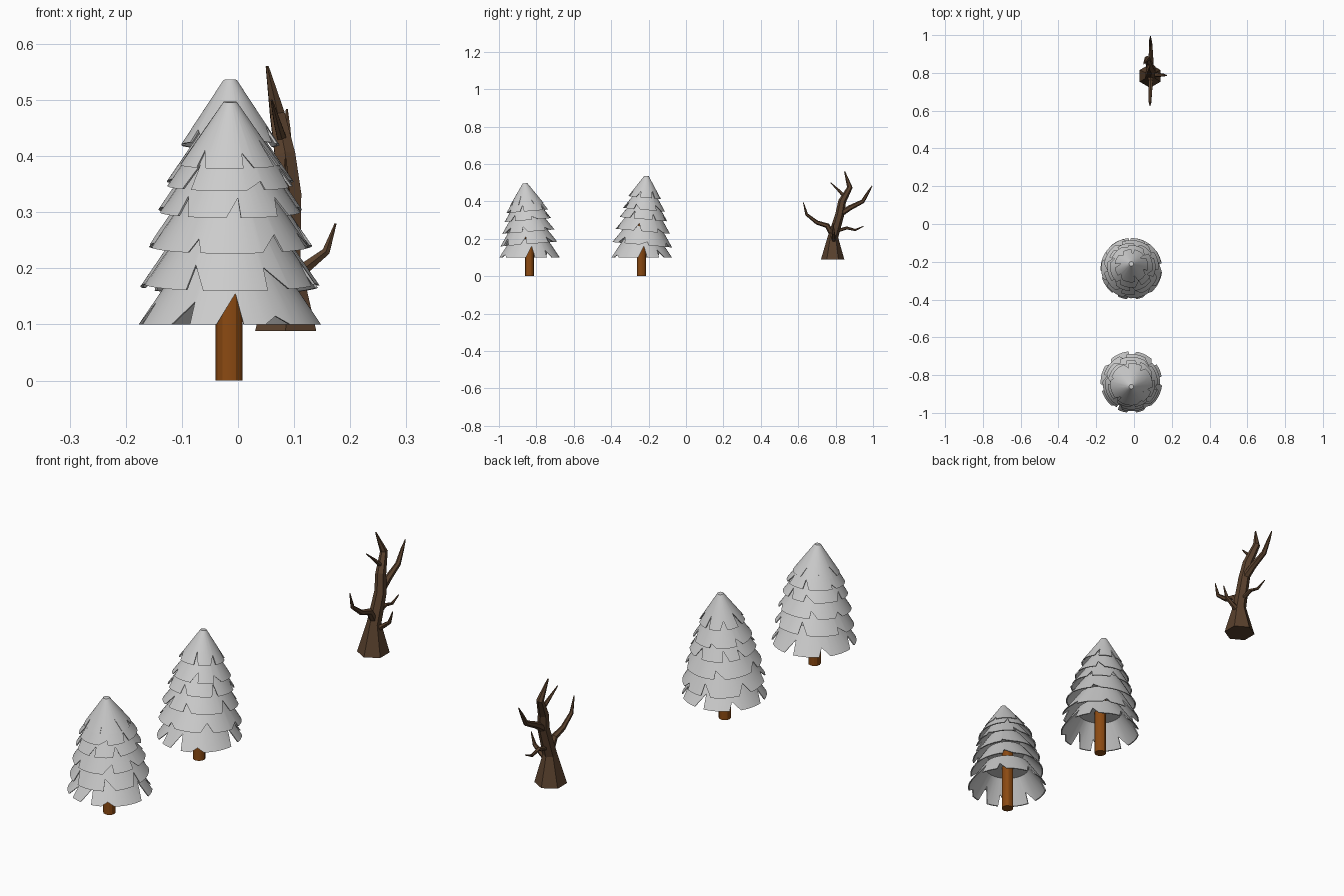
import bpy, bmesh, random
from math import sin, cos, pi, radians, tau
from mathutils import Vector, Matrix

if "Cube" in bpy.data.objects:
    bpy.data.objects.remove(bpy.data.objects["Cube"], do_unlink=True)


def material(name, rgb):
    m = bpy.data.materials.new(name)
    m.use_nodes = True
    m.diffuse_color = (*rgb, 1)
    m.node_tree.nodes["Principled BSDF"].inputs["Base Color"].default_value = (*rgb, 1)
    return m


SNOW = material("pale grey needles", (0.6, 0.6, 0.6))
BARK = material("orange brown bark", (0.26, 0.068, 0.006))
DEAD = material("dark dead wood", (0.1, 0.052, 0.026))


def finish(name, bm, mat, smooth=False):
    bmesh.ops.recalc_face_normals(bm, faces=bm.faces)
    me = bpy.data.meshes.new(name)
    bm.to_mesh(me)
    bm.free()
    me.materials.append(mat)
    ob = bpy.data.objects.new(name, me)
    bpy.context.collection.objects.link(ob)
    if smooth:
        bpy.ops.object.select_all(action='DESELECT')
        bpy.context.view_layer.objects.active = ob
        ob.select_set(True)
        bpy.ops.object.shade_smooth_by_angle(angle=radians(30))
    return ob


def needle_tier(name, centre, r, r_top, height, tilt, notches, thick=0.005):
    """Thick conical skirt whose rim has slanted V cuts: (angle, width, depth, slant)."""
    rim = [(a, 0.0) for a in (radians(i * 7.5) for i in range(48))]
    for a, w, d, slant in notches:
        rim = [p for p in rim if abs((p[0] - a + pi) % tau - pi) > w * 1.05]
        rim += [((a - w) % tau, 0), ((a + slant * w) % tau, d), ((a + w) % tau, 0)]
    rim.sort()
    bm = bmesh.new()

    def ring(inset, top):
        out = []
        for a, d in rim:
            t = 1 if top else d
            rad = max(r + (r_top - r) * t - inset, 0.003)
            out.append(bm.verts.new((rad * cos(a), rad * sin(a), height * t - (inset if top else 0))))
        return out

    rings = [ring(0, True), ring(0, False), ring(thick, False), ring(thick, True)]
    for up, low in zip(rings, rings[1:]):
        for i in range(len(rim)):
            j = (i + 1) % len(rim)
            bm.faces.new((up[i], up[j], low[j], low[i]))
    bm.faces.new(rings[0])
    bm.faces.new(rings[3])
    bm.transform(Matrix.Translation(centre) @ Matrix.Rotation(tilt, 4, 'X'))
    return finish(name, bm, SNOW, True)


def pine(name, x, y, top, lean, tiers, seed):
    rng = random.Random(seed)
    # trunk
    bm = bmesh.new()
    bmesh.ops.create_cone(bm, cap_ends=True, segments=12, radius1=0.024, radius2=0.024, depth=0.3,
                          matrix=Matrix.Translation((x - 0.002, y, 0.15)))
    finish(name + "_trunk", bm, BARK, True)
    # stacked needle skirts, leaning slightly towards the tip
    for k, (z, r) in enumerate(tiers):
        f = k / (len(tiers) - 1)
        height, r_top = 0.1, r - 0.068
        if k == len(tiers) - 1:
            height, r_top = top - z, 0.012
        if k == 0:
            cuts = [(radians(270), 0.15, 0.55, 0.5), (radians(237), 0.12, 0.4, 0.8),
                    (radians(2), 0.15, 0.6, 0.4), (radians(302), 0.16, 0.15, 0),
                    (radians(42), 0.12, 0.4, -0.7), (radians(88), 0.13, 0.5, 0.6),
                    (radians(140), 0.14, 0.3, -0.4), (radians(190), 0.12, 0.4, 0.7)]
        else:
            n = rng.choice((6, 7, 8))
            cuts = [((i + rng.uniform(-0.2, 0.2)) * tau / n + k, rng.uniform(0.09, 0.17),
                     rng.uniform(0.15, 0.45), rng.choice((-0.8, 0.8, 0.1))) for i in range(n)]
            cuts = [(a % tau, w, d, s) for a, w, d, s in cuts]
        needle_tier(f"{name}_needles_{k + 1}", (x, y + lean * f * 0.6, z), r, r_top, height,
                    -lean * 3.5 * min(1, k), cuts)


pine("front_pine", -0.014, -0.837, 0.497, -0.024,
     [(0.10, 0.163), (0.172, 0.152), (0.238, 0.14), (0.3, 0.125), (0.347, 0.112), (0.385, 0.09)], 4)
pine("middle_pine", -0.014, -0.237, 0.536, 0.026,
     [(0.10, 0.163), (0.168, 0.16), (0.24, 0.146), (0.305, 0.128), (0.355, 0.113), (0.42, 0.088)], 9)


def limb(name, points):
    """Six-sided tapering limb through (x, y, z, radius) points."""
    bm = bmesh.new()
    pos = [Vector(p[:3]) for p in points]
    prev = None
    for i, p in enumerate(points):
        d = (pos[min(i + 1, len(pos) - 1)] - pos[max(i - 1, 0)]).normalized()
        if i == 0 and p[3] > 0.05:
            d = Vector((0, 0, 1))
        u = Vector((0, 1, 0)) if abs(d.y) < 0.8 else Vector((0, 0, 1))
        if prev:
            u = prev
        u = (u - d * u.dot(d)).normalized()
        prev, v = u, d.cross(u)
        ring = [bm.verts.new(pos[i] + p[3] * (u * cos(a) + v * sin(a)))
                for a in (k * tau / 6 for k in range(6))]
        if i:
            for k in range(6):
                bm.faces.new((last[k], last[k - 5], ring[k - 5], ring[k]))
        else:
            bm.faces.new(ring)
        last = ring
    bm.faces.new(last)
    return finish(name, bm, DEAD)


# bare dead tree
limb("dead_trunk", [(0.085, 0.784, 0.088, 0.063), (0.087, 0.786, 0.21, 0.028),
                    (0.092, 0.822, 0.33, 0.024), (0.084, 0.835, 0.4, 0.021),
                    (0.07, 0.876, 0.475, 0.015), (0.052, 0.848, 0.56, 0.003)])
limb("dead_branch_back", [(0.09, 0.82, 0.33, 0.018), (0.09, 0.875, 0.365, 0.014),
                          (0.088, 0.945, 0.4, 0.011), (0.087, 0.975, 0.45, 0.007),
                          (0.087, 0.995, 0.483, 0.002)])
limb("dead_branch_front", [(0.088, 0.79, 0.21, 0.016), (0.088, 0.755, 0.27, 0.014),
                           (0.086, 0.7, 0.287, 0.011), (0.085, 0.645, 0.33, 0.008),
                           (0.085, 0.627, 0.395, 0.002)])
limb("dead_twig_upper", [(0.08, 0.848, 0.425, 0.01), (0.07, 0.815, 0.46, 0.007), (0.06, 0.773, 0.5, 0.002)])
limb("dead_twig_lower", [(0.088, 0.8, 0.24, 0.01), (0.088, 0.86, 0.258, 0.008),
                         (0.088, 0.905, 0.247, 0.006), (0.088, 0.95, 0.267, 0.002)])
limb("dead_twig_left", [(0.09, 0.79, 0.18, 0.014), (0.125, 0.79, 0.205, 0.011),
                        (0.157, 0.788, 0.23, 0.008), (0.174, 0.787, 0.28, 0.002)])
